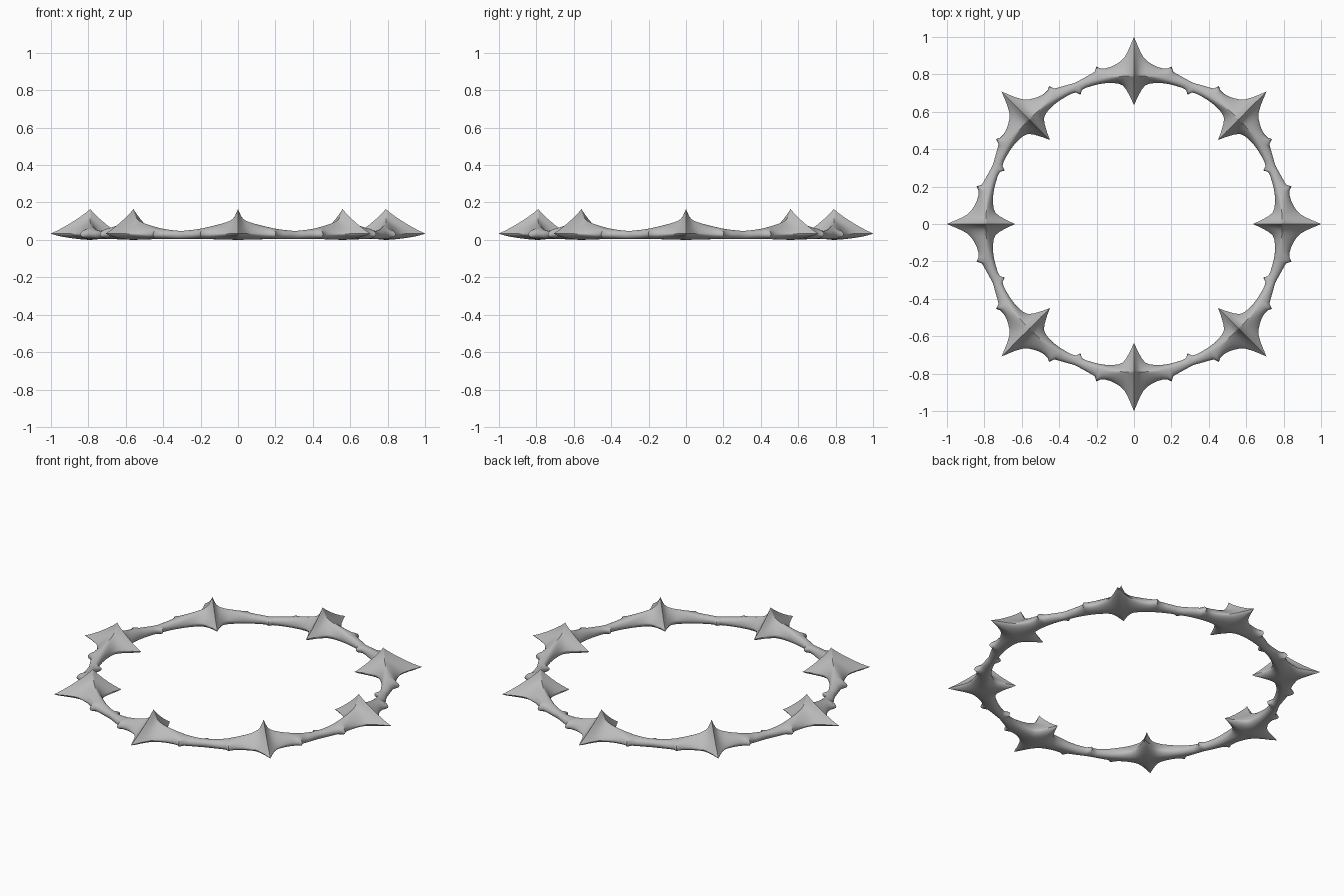
import bpy, bmesh, math

if "Cube" in bpy.data.objects:
    bpy.data.objects.remove(bpy.data.objects["Cube"])

# One half-segment of the crown, by degrees away from a spike cluster:
# (angle, outer radius, inner radius, top height)
STATIONS = [
    (0.0, 1.000, 0.635, 0.166), (0.6, 0.977, 0.650, 0.145), (1.4, 0.945, 0.672, 0.122),
    (2.3, 0.917, 0.695, 0.109), (3.3, 0.892, 0.719, 0.101), (4.6, 0.874, 0.743, 0.094),
    (6.5, 0.859, 0.756, 0.086), (8.5, 0.849, 0.762, 0.079), (10.5, 0.846, 0.767, 0.072),
    (12.2, 0.851, 0.769, 0.067), (13.4, 0.866, 0.770, 0.063), (14.5, 0.840, 0.771, 0.060),
    (17.0, 0.831, 0.772, 0.055), (19.5, 0.824, 0.772, 0.051), (21.2, 0.820, 0.769, 0.049),
    (22.5, 0.818, 0.748, 0.048),
]
SIDES = 28


def power(v, e):
    return math.copysign(abs(v) ** e, v) if abs(v) > 1e-6 else 0.0


def section(deg, station):
    """Cross-section: a pointed star at the spikes, an oval between them."""
    off, outer, inner, top = station
    sharp = max(0.0, 1 - off / 11)
    centre = 0.79 + 0.006 * (1 - sharp)
    mid_z = 0.035 - 0.007 * (1 - sharp)
    bottom = 0.004 * (1 - sharp)
    a = math.radians(deg)
    ring = []
    for i in range(SIDES):
        t = 2 * math.pi * i / SIDES
        c, s = math.cos(t), math.sin(t)
        e = 1 + (1.25 if s > 0 else 0.4) * sharp
        r = centre + power(c, e) * (outer - centre if c > 0 else centre - inner)
        z = mid_z + power(s, e) * (top - mid_z if s > 0 else mid_z - bottom)
        ring.append((r * math.cos(a), r * math.sin(a), z))
    return ring


# Spiked ring: eight identical mirrored segments
half = STATIONS
segment = [(s[0], s) for s in half] + [(45 - s[0], s) for s in reversed(half[1:-1])]
bm = bmesh.new()
loops = []
for k in range(8):
    for deg, st in segment:
        loops.append([bm.verts.new(p) for p in section(45 * k + deg, st)])
for j, ring in enumerate(loops):
    nxt = loops[(j + 1) % len(loops)]
    for i in range(SIDES):
        n = (i + 1) % SIDES
        bm.faces.new((ring[i], nxt[i], nxt[n], ring[n]))
bmesh.ops.recalc_face_normals(bm, faces=bm.faces)
mesh = bpy.data.meshes.new("spiked_ring")
bm.to_mesh(mesh)
bm.free()
obj = bpy.data.objects.new("spiked_ring", mesh)
bpy.context.collection.objects.link(obj)

# Plain grey metal
mat = bpy.data.materials.new("grey")
mat.diffuse_color = (0.5, 0.5, 0.5, 1)
mat.use_nodes = True
mat.node_tree.nodes["Principled BSDF"].inputs["Base Color"].default_value = mat.diffuse_color
mesh.materials.append(mat)

bpy.context.view_layer.objects.active = obj
obj.select_set(True)
bpy.ops.object.shade_smooth_by_angle(angle=math.radians(50))
